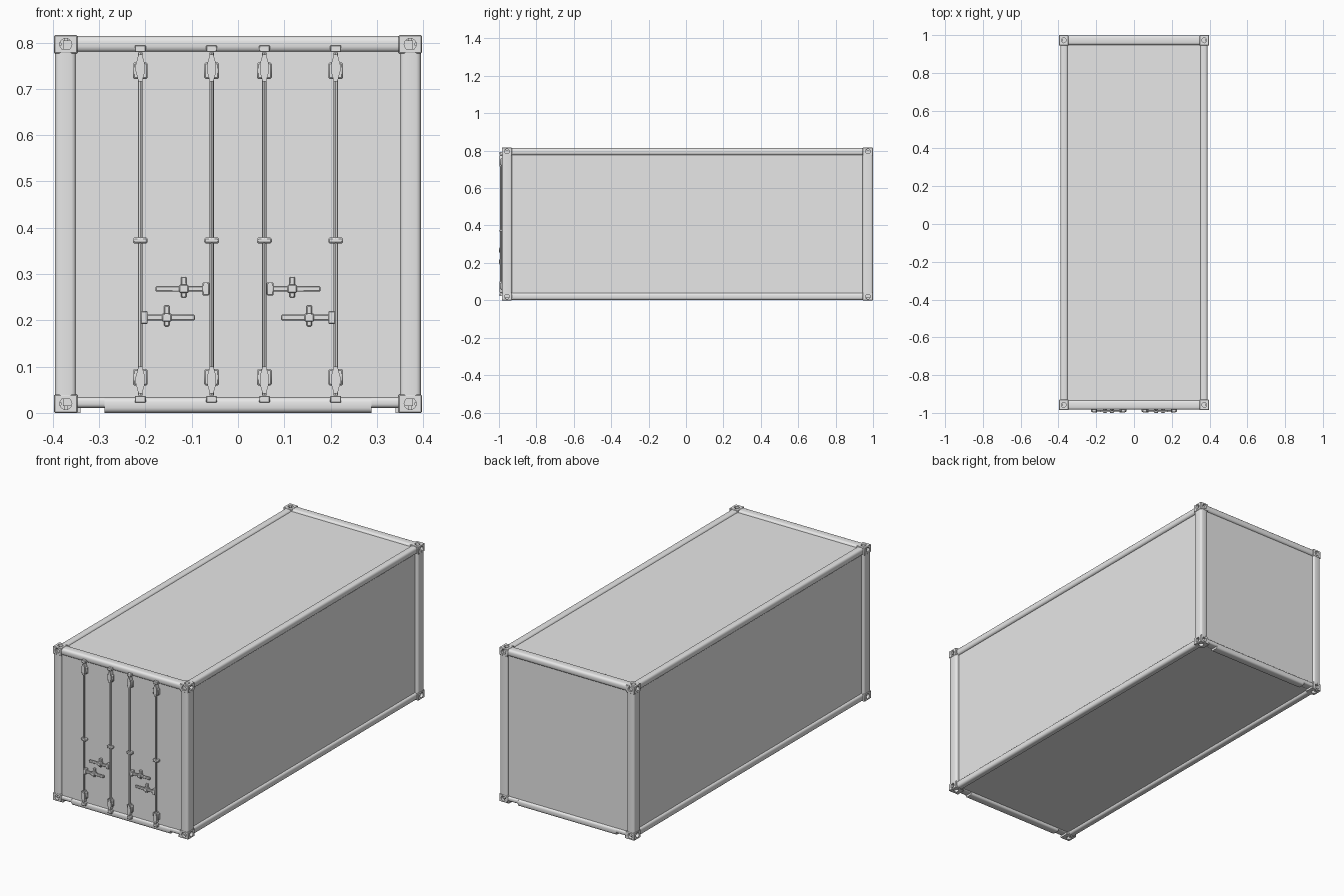
import bpy
import bmesh
from math import radians
from mathutils import Matrix, Vector

cube = bpy.data.objects.get("Cube")
if cube:
    bpy.data.objects.remove(cube, do_unlink=True)

# One painted-steel colour
steel = bpy.data.materials.new("grey_steel")
steel.use_nodes = True
GREY = (0.8, 0.8, 0.8, 1)
steel.diffuse_color = GREY
steel.node_tree.nodes["Principled BSDF"].inputs["Base Color"].default_value = GREY

# Outer frame: half width, front, back and height; MID is the symmetry centre
W, FRONT, BACK, H = 0.397, -0.985, 1.0, 0.816
MID = Vector((0, (FRONT + BACK) / 2, H / 2))


def finish(name, bm, mirror=""):
    """Make an object centred on MID, mirrored over the given axes."""
    bmesh.ops.recalc_face_normals(bm, faces=bm.faces)
    bmesh.ops.translate(bm, verts=bm.verts, vec=-MID)
    for f in bm.faces:
        f.smooth = True
    mesh = bpy.data.meshes.new(name)
    bm.to_mesh(mesh)
    bm.free()
    mesh.set_sharp_from_angle(angle=radians(40))
    mesh.materials.append(steel)
    ob = bpy.data.objects.new(name, mesh)
    ob.location = MID
    bpy.context.scene.collection.objects.link(ob)
    if mirror:
        mod = ob.modifiers.new("mirror", "MIRROR")
        mod.use_axis = [a in mirror for a in "xyz"]
        mod.use_mirror_merge = False
    return ob


def add_box(bm, lo, hi, bevel=0, along=None):
    """Box between two corners; bevel all edges or those along one axis."""
    lo, hi = Vector(lo), Vector(hi)
    verts = bmesh.ops.create_cube(bm, size=1)["verts"]
    for v in verts:
        v.co = Vector([c + (p + 0.5) * (d - c) for c, d, p in zip(lo, hi, v.co)])
    if bevel:
        edges = {e for v in verts for e in v.link_edges}
        if along is not None:
            edges = {e for e in edges
                     if abs(e.verts[0].co[along] - e.verts[1].co[along]) > 1e-5}
        bmesh.ops.bevel(bm, geom=list(edges), offset=bevel, segments=3 if along is not None else 1,
                        profile=0.5, affect="EDGES")


def box(name, lo, hi, bevel=0, along=None, mirror=""):
    bm = bmesh.new()
    add_box(bm, lo, hi, bevel, along)
    return finish(name, bm, mirror)


def add_cylinder(bm, centre, radius, length, axis, sides):
    turn = {"x": Matrix.Rotation(radians(90), 4, "Y"),
            "y": Matrix.Rotation(radians(90), 4, "X"),
            "z": Matrix.Identity(4)}[axis]
    bmesh.ops.create_cone(bm, cap_ends=True, segments=sides, radius1=radius, radius2=radius,
                          depth=length, matrix=Matrix.Translation(centre) @ turn)


# Closed body: doors, walls, roof and floor, set in behind the frame
box("cargo_body", (-0.378, -0.976, 0.015), (0.378, 0.988, 0.804))

# Frame: posts, side rails, headers and sills, mirrored from one corner
box("corner_post", (0.35, 0.945, 0.03), (0.395, 0.999, 0.786), 0.01, 2, "xy")
box("top_rail", (0.35, -0.94, 0.776), (0.389, 0.95, 0.813), 0.012, 1, "x")
box("bottom_rail", (0.35, -0.94, 0.002), (0.389, 0.95, 0.04), 0.012, 1, "x")
box("end_header", (-0.35, 0.948, 0.779), (0.35, 0.998, 0.814), 0.012, 0, "y")
box("end_sill", (-0.288, 0.952, 0.0), (0.288, 0.998, 0.034), 0.011, 0, "y")
box("lift_pocket_lintel", (0.288, 0.952, 0.011), (0.352, 0.998, 0.034), 0.008, 0, "xy")
box("lift_pocket_foot", (0.34, 0.952, 0.0), (0.352, 0.998, 0.012), mirror="xy")

# Corner castings with a round socket on each outer face
casting = box("corner_casting", (W - 0.05, BACK - 0.055, H - 0.04), (W, BACK, H), 0.002)
centre = Vector((W - 0.025, BACK - 0.0275, H - 0.02))
for axis, face in zip("xyz", (W, BACK, H)):
    spot = centre.copy()
    spot["xyz".index(axis)] = face
    bm = bmesh.new()
    add_cylinder(bm, spot, 0.013, 0.03, axis, 16)
    cutter = finish("socket_cutter", bm)
    cutter.hide_render = True
    mod = casting.modifiers.new("socket", "BOOLEAN")
    mod.operation, mod.solver, mod.object = "DIFFERENCE", "EXACT", cutter
    bpy.context.view_layer.objects.active = casting
    bpy.ops.object.modifier_apply(modifier=mod.name)
    bpy.data.objects.remove(cutter, do_unlink=True)
casting.data.set_sharp_from_angle(angle=radians(40))
mod = casting.modifiers.new("mirror", "MIRROR")
mod.use_axis = (True, True, True)
mod.use_mirror_merge = False

# Lock rods with end cams, brackets and a middle guide
ROD_Y, DOOR_Y = -0.989, -0.976
for place, x in (("inner", 0.057), ("outer", 0.211)):
    bm = bmesh.new()
    add_cylinder(bm, (x, ROD_Y, MID.z), 0.005, 0.74, "z", 8)
    finish(place + "_lock_rod", bm, "x")

    bm = bmesh.new()
    add_box(bm, (x - 0.016, -0.992, 0.721), (x + 0.016, DOOR_Y, 0.757), 0.003)
    add_box(bm, (x - 0.012, -0.996, 0.779), (x + 0.012, DOOR_Y, 0.794), 0.002)
    finish(place + "_rod_brackets", bm, "xz")

    # Tapered cam: a stretched hexagon pushed out from the door
    bm = bmesh.new()
    outline = [(-0.004, 0.774), (0.004, 0.774), (0.01, 0.752),
               (0.01, 0.738), (0.004, 0.716), (-0.004, 0.716), (-0.01, 0.738), (-0.01, 0.752)]
    cam = bm.faces.new([bm.verts.new((x + px, DOOR_Y, pz)) for px, pz in outline])
    push = bmesh.ops.extrude_face_region(bm, geom=[cam])["geom"]
    moved = [v for v in push if isinstance(v, bmesh.types.BMVert)]
    bmesh.ops.translate(bm, verts=moved, vec=(0, -0.022, 0))
    finish(place + "_rod_cams", bm, "xz")

    box(place + "_rod_guide", (x - 0.016, -0.996, 0.366), (x + 0.016, DOOR_Y, 0.379),
        0.003, mirror="x")

# Door handles: hub on the rod, lever, and catch holding the lever
for place, hub, tip, catch, z in (("upper", 0.062, 0.178, 0.117, 0.268),
                                  ("lower", 0.21, 0.093, 0.154, 0.206)):
    way = 1 if tip > hub else -1
    bm = bmesh.new()
    a, b = sorted((hub, hub + way * 0.015))
    add_box(bm, (a, -0.998, z - 0.014), (b, DOOR_Y, z + 0.014), 0.002)
    a, b = sorted((hub + way * 0.01, tip))
    add_box(bm, (a, -0.996, z - 0.006), (b, -0.986, z + 0.006), 0.002)
    add_box(bm, (catch - 0.006, -0.99, z - 0.019), (catch + 0.006, DOOR_Y, z + 0.026), 0.002)
    add_box(bm, (catch - 0.01, -1.0, z - 0.009), (catch + 0.01, DOOR_Y, z + 0.009), 0.002)
    finish(place + "_door_handle", bm, "x")
